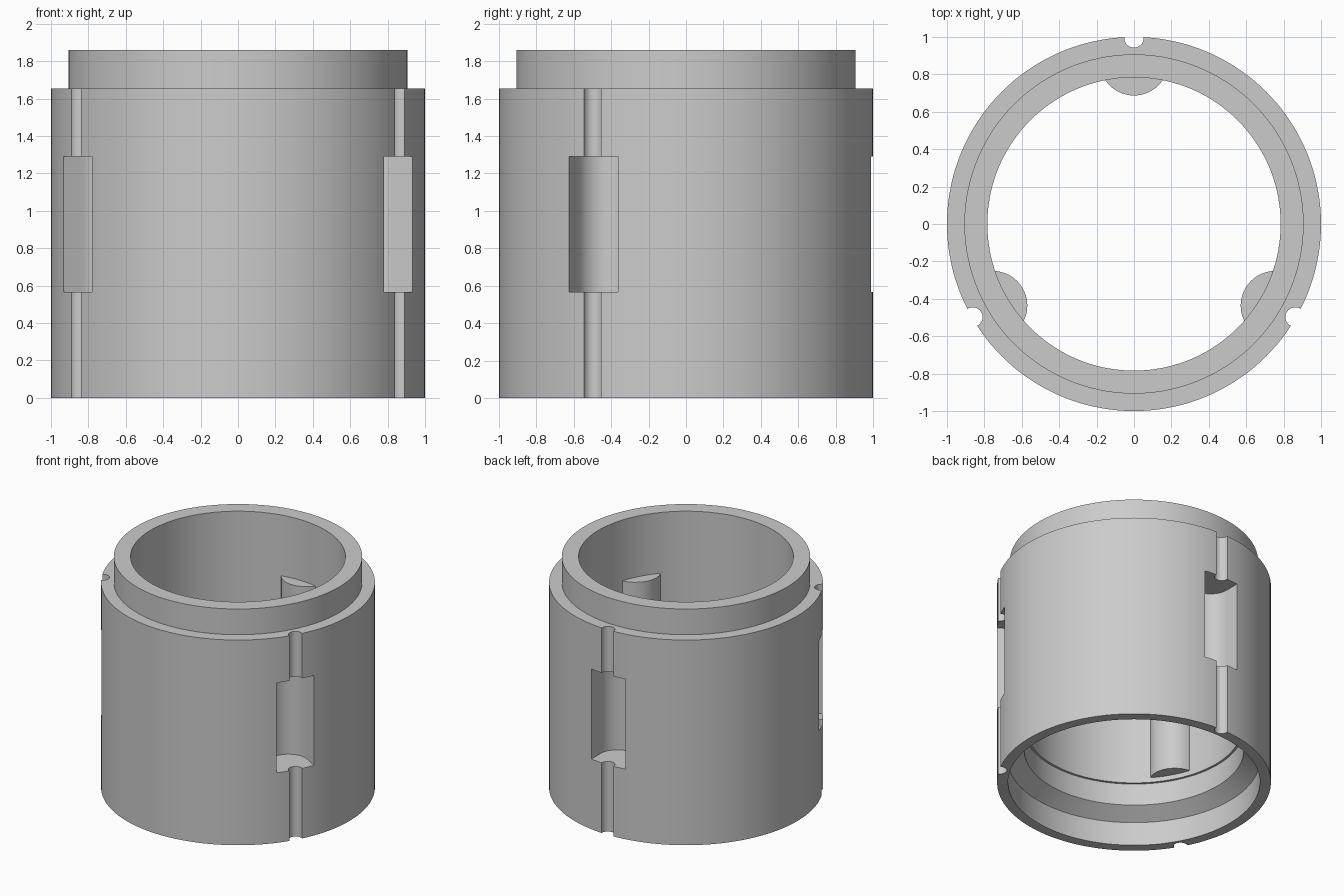
import bpy, bmesh, math

if "Cube" in bpy.data.objects:
    bpy.data.objects.remove(bpy.data.objects["Cube"], do_unlink=True)

grey = bpy.data.materials.new("plain grey")
grey.use_nodes = True
COLOUR = (0.6, 0.6, 0.6, 1)
grey.diffuse_color = COLOUR
grey.node_tree.nodes["Principled BSDF"].inputs["Base Color"].default_value = COLOUR


def finish(bm, name):
    bmesh.ops.recalc_face_normals(bm, faces=bm.faces)
    mesh = bpy.data.meshes.new(name)
    bm.to_mesh(mesh)
    bm.free()
    mesh.materials.append(grey)
    obj = bpy.data.objects.new(name, mesh)
    bpy.context.collection.objects.link(obj)
    return obj


def lathe(name, profile, steps=144):
    """Closed (radius, height) profile turned around z."""
    bm = bmesh.new()
    rings = []
    for i in range(steps):
        a = math.tau * i / steps
        rings.append([bm.verts.new((r * math.cos(a), r * math.sin(a), z)) for r, z in profile])
    n = len(profile)
    for i in range(steps):
        here, there = rings[i], rings[(i + 1) % steps]
        for j in range(n):
            k = (j + 1) % n
            bm.faces.new((here[j], there[j], there[k], here[k]))
    return finish(bm, name)


def slots(name, centre, radius, outer, z0, z1, steps=24):
    """Three upright U-shaped prisms, rounded towards the axis."""
    bm = bmesh.new()
    for angle in (90, 210, 330):
        a = math.radians(angle)
        outline = [(outer, radius)]
        for i in range(steps + 1):
            t = math.pi * i / steps
            outline.append((centre - radius * math.sin(t), radius * math.cos(t)))
        outline.append((outer, -radius))
        base = bm.faces.new([bm.verts.new((u * math.cos(a) - v * math.sin(a),
                                           u * math.sin(a) + v * math.cos(a), z0))
                             for u, v in outline])
        top = bmesh.ops.extrude_face_region(bm, geom=[base], use_keep_orig=True)["geom"]
        bmesh.ops.translate(bm, vec=(0, 0, z1 - z0),
                            verts=[g for g in top if isinstance(g, bmesh.types.BMVert)])
    return finish(bm, name)


def combine(target, tool, operation):
    mod = target.modifiers.new(tool.name, "BOOLEAN")
    mod.object, mod.operation, mod.solver = tool, operation, "EXACT"
    bpy.context.view_layer.objects.active = target
    bpy.ops.object.modifier_apply(modifier=mod.name)
    bpy.data.objects.remove(tool, do_unlink=True)


# Sleeve with a top spigot, and a stepped socket underneath
sleeve = lathe("sleeve", [
    (1.0, 0), (1.0, 1.653), (0.907, 1.653), (0.907, 1.86), (0.784, 1.86),
    (0.784, 0.447), (0.802, 0.447), (0.802, 0.27), (0.92, 0.19), (0.92, 0)])

# Inner bosses, outer pockets and full-height grooves
combine(sleeve, slots("inner_bosses", 0.872, 0.185, 0.9, 0.485, 1.37), "UNION")
combine(sleeve, slots("pocket_cutter", 0.872, 0.152, 1.1, 0.565, 1.29), "DIFFERENCE")
combine(sleeve, slots("groove_cutter", 0.995, 0.052, 1.1, -0.1, 1.8), "DIFFERENCE")

# Smooth curves, crisp edges
bpy.ops.object.select_all(action="DESELECT")
sleeve.select_set(True)
bpy.context.view_layer.objects.active = sleeve
bpy.ops.object.shade_smooth_by_angle(angle=math.radians(30))
